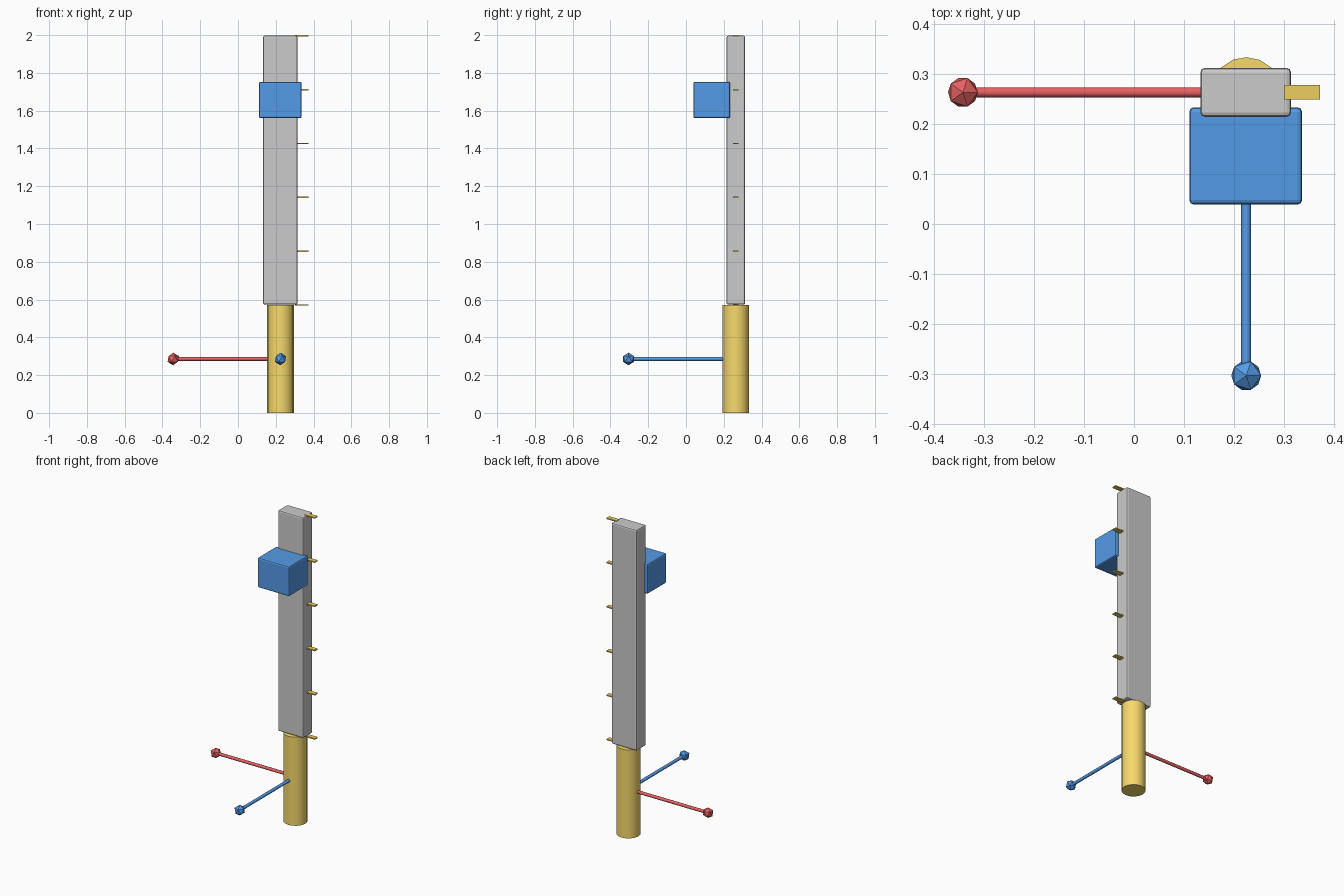
import bpy
from math import pi, radians

if "Cube" in bpy.data.objects:
    bpy.data.objects.remove(bpy.data.objects["Cube"])

PX, PY = 0.225, 0.264      # post axis
POST_H = 0.571
REACH = 0.568              # post axis to knob centre


def material(name, rgb):
    m = bpy.data.materials.new(name)
    m.diffuse_color = (*rgb, 1)
    m.use_nodes = True
    m.node_tree.nodes["Principled BSDF"].inputs["Base Color"].default_value = m.diffuse_color
    return m


gold = material("gold", (0.93, 0.70, 0.15))
brass = material("brass", (0.85, 0.62, 0.12))
red = material("red", (0.80, 0.12, 0.12))
blue = material("blue", (0.09, 0.33, 0.80))


def finish(name, mat=None, smooth=False):
    ob = bpy.context.object
    ob.name = name
    if mat:
        ob.data.materials.append(mat)
    if smooth:
        bpy.ops.object.shade_smooth_by_angle(angle=radians(50))
    return ob


def box(name, lo, hi, mat=None, bevel=0.0):
    bpy.ops.mesh.primitive_cube_add(size=1, location=[(a + b) / 2 for a, b in zip(lo, hi)])
    ob = bpy.context.object
    ob.scale = [b - a for a, b in zip(lo, hi)]
    bpy.ops.object.transform_apply(location=False, rotation=False, scale=True)
    if bevel:
        mod = ob.modifiers.new("rounded_edges", 'BEVEL')
        mod.width, mod.segments = bevel, 2
    return finish(name, mat)


# round post
bpy.ops.mesh.primitive_cylinder_add(vertices=16, radius=0.0705, depth=POST_H,
                                    location=(PX, PY, POST_H / 2))
finish("post", gold, True)

# tall panel and the block on its front
box("panel", (0.133, 0.215, 0.573), (0.315, 0.313, 1.997), bevel=0.009)
box("front_block", (0.111, 0.039, 1.56), (0.337, 0.234, 1.753), blue, 0.009)

# row of level tabs along the right edge
for i in range(6):
    z = POST_H + i * 0.2851
    box(f"tab_{i + 1}", (0.301, PY - 0.0143, z - 0.0036), (0.373, PY + 0.0143, z + 0.0036), brass)


# arms from the post, each ending in a faceted knob
def arm(name, dx, dy, mat):
    z = POST_H / 2
    rot = (0, pi / 2, 0) if dx else (pi / 2, 0, 0)
    bpy.ops.mesh.primitive_cylinder_add(vertices=12, radius=0.01, depth=REACH, rotation=rot,
                                        location=(PX + dx * REACH / 2, PY + dy * REACH / 2, z))
    finish(name + "_rod", mat, True)
    bpy.ops.mesh.primitive_ico_sphere_add(subdivisions=1, radius=0.0335,
                                          location=(PX + dx * REACH, PY + dy * REACH, z))
    finish(name + "_knob", mat)


arm("left_arm", -1, 0, red)
arm("front_arm", 0, -1, blue)
